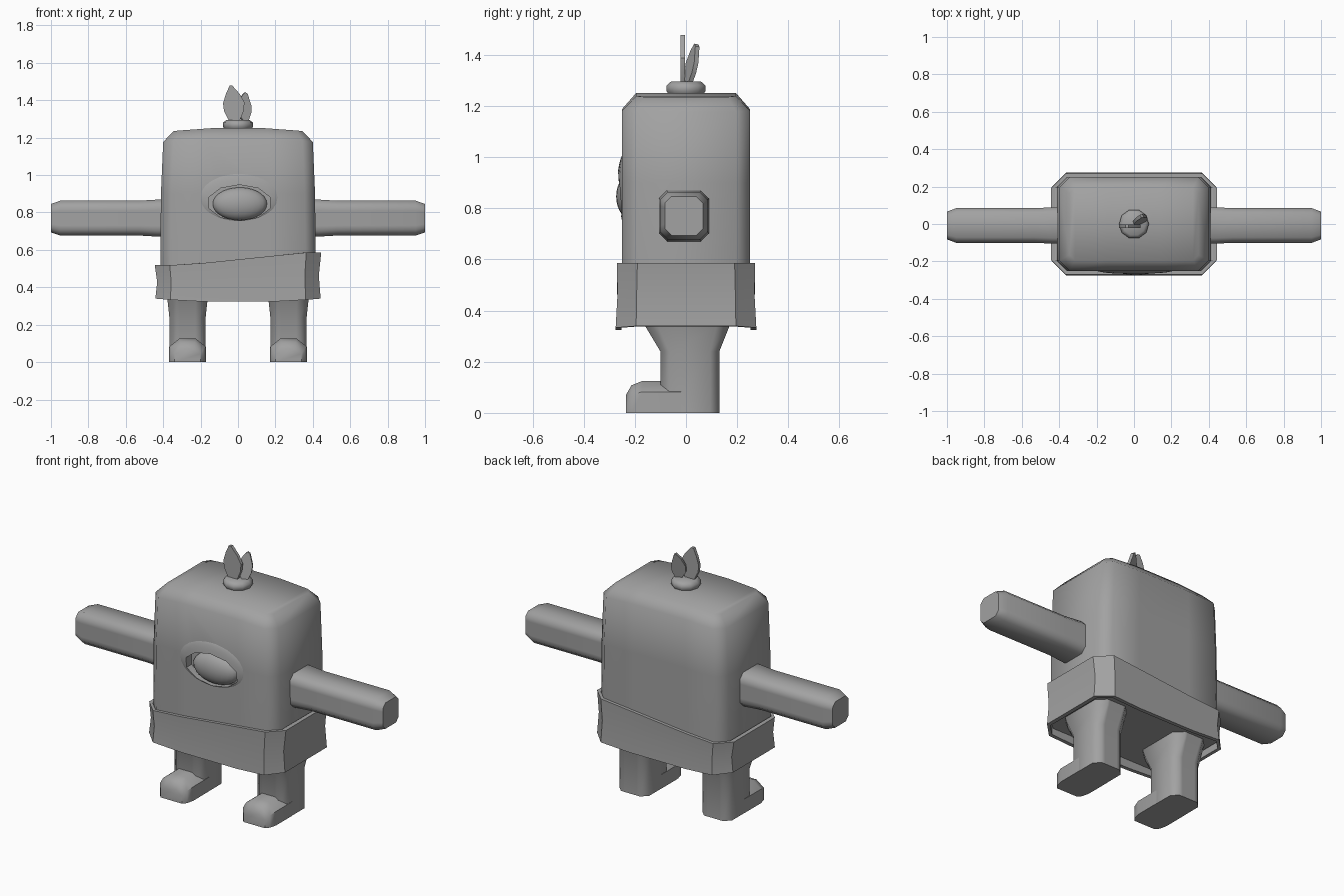
import bpy, bmesh, math
from mathutils import Matrix, Vector

cube = bpy.data.objects.get("Cube")
if cube:
    bpy.data.objects.remove(cube, do_unlink=True)

grey = bpy.data.materials.new("plain grey")
grey.use_nodes = True
GREY = (0.36, 0.36, 0.36, 1)
grey.diffuse_color = GREY
grey.node_tree.nodes["Principled BSDF"].inputs["Base Color"].default_value = GREY


def shade(ob, angle=50):
    for p in ob.data.polygons:
        p.use_smooth = True
    ob.data.set_sharp_from_angle(angle=math.radians(angle))


def finish(name, bm, angle=50):
    bmesh.ops.recalc_face_normals(bm, faces=bm.faces)
    me = bpy.data.meshes.new(name)
    bm.to_mesh(me)
    bm.free()
    me.materials.append(grey)
    ob = bpy.data.objects.new(name, me)
    bpy.context.scene.collection.objects.link(ob)
    shade(ob, angle)
    return ob


def ring(hx, hy, c, z, cx=0, cy=0):
    """Chamfered rectangle; z is a number or a function of x."""
    half = [(-hx, c - hy), (c - hx, -hy), (-0.42 * hx, -hy)]
    half += [(-x, y) for x, y in reversed(half)]
    pts = half + [(x, -y) for x, y in reversed(half)]
    height = z if callable(z) else lambda x: z
    return [Vector((x + cx, y + cy, height(x))) for x, y in pts]


def loft(name, rings, place=lambda v: v, closed=False, angle=50):
    """Join rings into a skin, with strip caps or closed on itself."""
    bm = bmesh.new()
    loops = [[bm.verts.new(place(v)) for v in r] for r in rings]
    n = len(loops[0])
    pairs = list(zip(loops, loops[1:]))
    if closed:
        pairs.append((loops[-1], loops[0]))
    for a, b in pairs:
        for i in range(n):
            j = (i + 1) % n
            bm.faces.new((a[i], a[j], b[j], b[i]))
    if not closed:
        for r in (loops[0], loops[-1]):
            for i in range(n // 2 - 1):
                bm.faces.new((r[i], r[i + 1], r[n - 2 - i], r[n - 1 - i]))
    return finish(name, bm, angle)


def ellipsoid(name, centre, radii):
    bm = bmesh.new()
    bmesh.ops.create_uvsphere(bm, u_segments=24, v_segments=14, radius=1)
    bmesh.ops.transform(bm, matrix=Matrix.Translation(centre) @ Matrix.Diagonal((*radii, 1)), verts=bm.verts)
    return finish(name, bm)


# Body: chamfered block with a gently arched top
body = loft("body", [
    ring(0.41, 0.25, 0.055, 0.37),
    ring(0.415, 0.25, 0.055, 0.6),
    ring(0.412, 0.25, 0.055, 0.9),
    ring(0.4, 0.25, 0.055, lambda x: 1.19 - 0.08 * x * x),
    ring(0.345, 0.195, 0.03, lambda x: 1.254 - 0.16 * x * x),
])
brow = ellipsoid("brow", (0.005, -0.235, 0.88), (0.23, 0.035, 0.14))

# Eye socket cut through brow and into the body
bm = bmesh.new()
bmesh.ops.create_cone(bm, cap_ends=True, segments=10, radius1=1, radius2=1, depth=0.14)
bmesh.ops.transform(bm, verts=bm.verts, matrix=Matrix.Translation((0.008, -0.28, 0.852))
                    @ Matrix.Diagonal((0.172, 1, 0.096, 1)) @ Matrix.Rotation(math.pi / 2, 4, "X"))
cutter = finish("socket_cutter", bm)
cutter.hide_render = True
for ob in (body, brow):
    mod = ob.modifiers.new("socket", "BOOLEAN")
    mod.operation = "DIFFERENCE"
    mod.solver = "EXACT"
    mod.object = cutter
    bpy.context.view_layer.objects.active = ob
    bpy.ops.object.modifier_apply(modifier=mod.name)
    shade(ob)
bpy.data.objects.remove(cutter, do_unlink=True)
ellipsoid("eye", (0.01, -0.215, 0.846), (0.145, 0.058, 0.088))


# Waistband: open shell with a slanted top edge
def band_top(x):
    t = min(max((x + 0.3) / 0.66, 0), 1)
    return 0.518 + 0.068 * t


def band_bottom(x):
    return 0.32 + 0.1 * x * x


def band_middle(x):
    return (band_top(x) + band_bottom(x)) / 2


loft("waistband", [
    ring(0.442, 0.275, 0.08, band_bottom),
    ring(0.432, 0.268, 0.075, band_middle),
    ring(0.445, 0.27, 0.08, band_top),
    ring(0.42, 0.252, 0.06, band_top),
    ring(0.42, 0.253, 0.06, band_bottom),
], closed=True, angle=40)

# Arms, legs and feet on both sides
for side, s in (("left", 1), ("right", -1)):
    loft(side + "_arm", [
        ring(0.097, 0.097, 0.03, 0.36),
        ring(0.099, 0.097, 0.03, 0.43),
        ring(0.093, 0.093, 0.03, 0.53),
        ring(0.093, 0.093, 0.03, 0.95),
        ring(0.076, 0.074, 0.025, 1.0),
    ], place=lambda v: Vector((s * v.z, v.y - 0.008, v.x + 0.77)))

    cx = s * 0.27
    loft(side + "_leg", [
        ring(0.097, 0.115, 0.035, 0, cx, 0.015),
        ring(0.097, 0.115, 0.035, 0.24, cx, 0.015),
        ring(0.108, 0.165, 0.05, 0.34, cx, 0.005),
        ring(0.115, 0.185, 0.05, 0.42, cx, 0.005),
    ])

    # Toe: arched section swept forward, lower and narrower at the tip
    sections = []
    for y, w, h in ((-0.02, 0.098, 0.125), (-0.17, 0.098, 0.125), (-0.213, 0.088, 0.108), (-0.235, 0.07, 0.07)):
        outline = [(-w, 0), (-w, 0.66 * h), (-0.45 * w, h), (0.45 * w, h), (w, 0.66 * h), (w, 0)]
        sections.append([Vector((cx + x, y, z)) for x, z in outline])
    loft(side + "_foot", sections)

# Sprout collar
bm = bmesh.new()
discs = []
for r, z in ((0.07, 1.245), (0.08, 1.258), (0.08, 1.28), (0.062, 1.295)):
    discs.append([bm.verts.new((r * math.cos(k * math.tau / 10), r * math.sin(k * math.tau / 10), z))
                  for k in range(10)])
for a, b in zip(discs, discs[1:]):
    for k in range(10):
        bm.faces.new((a[k], a[k - 1], b[k - 1], b[k]))
bm.faces.new(discs[0])
bm.faces.new(discs[-1])
finish("sprout_collar", bm)


# Flat leaves
def leaf(name, outline, matrix):
    bm = bmesh.new()
    front = [bm.verts.new((x, -0.009, z)) for x, z in outline]
    back = [bm.verts.new((x, 0.009, z)) for x, z in outline]
    bm.faces.new(front)
    bm.faces.new(back)
    for i in range(len(front)):
        bm.faces.new((front[i - 1], front[i], back[i], back[i - 1]))
    bmesh.ops.transform(bm, matrix=matrix, verts=bm.verts)
    finish(name, bm, 30)


leaf("tall_leaf", [(-0.05, 0), (-0.075, 0.05), (-0.08, 0.09), (-0.065, 0.14), (-0.045, 0.185),
                   (-0.03, 0.185), (0.01, 0.14), (0.035, 0.095), (0.03, 0.05), (0.01, 0)],
     Matrix.Translation((0, -0.013, 1.293)))
leaf("short_leaf", [(-0.02, 0), (-0.045, 0.04), (-0.045, 0.08), (-0.02, 0.13), (0.005, 0.155),
                    (0.018, 0.145), (0.035, 0.08), (0.03, 0.04), (0.012, 0)],
     Matrix.Translation((0.043, 0.012, 1.29)) @ Matrix.Rotation(math.radians(24), 4, "Z")
     @ Matrix.Rotation(math.radians(-11), 4, "X"))
